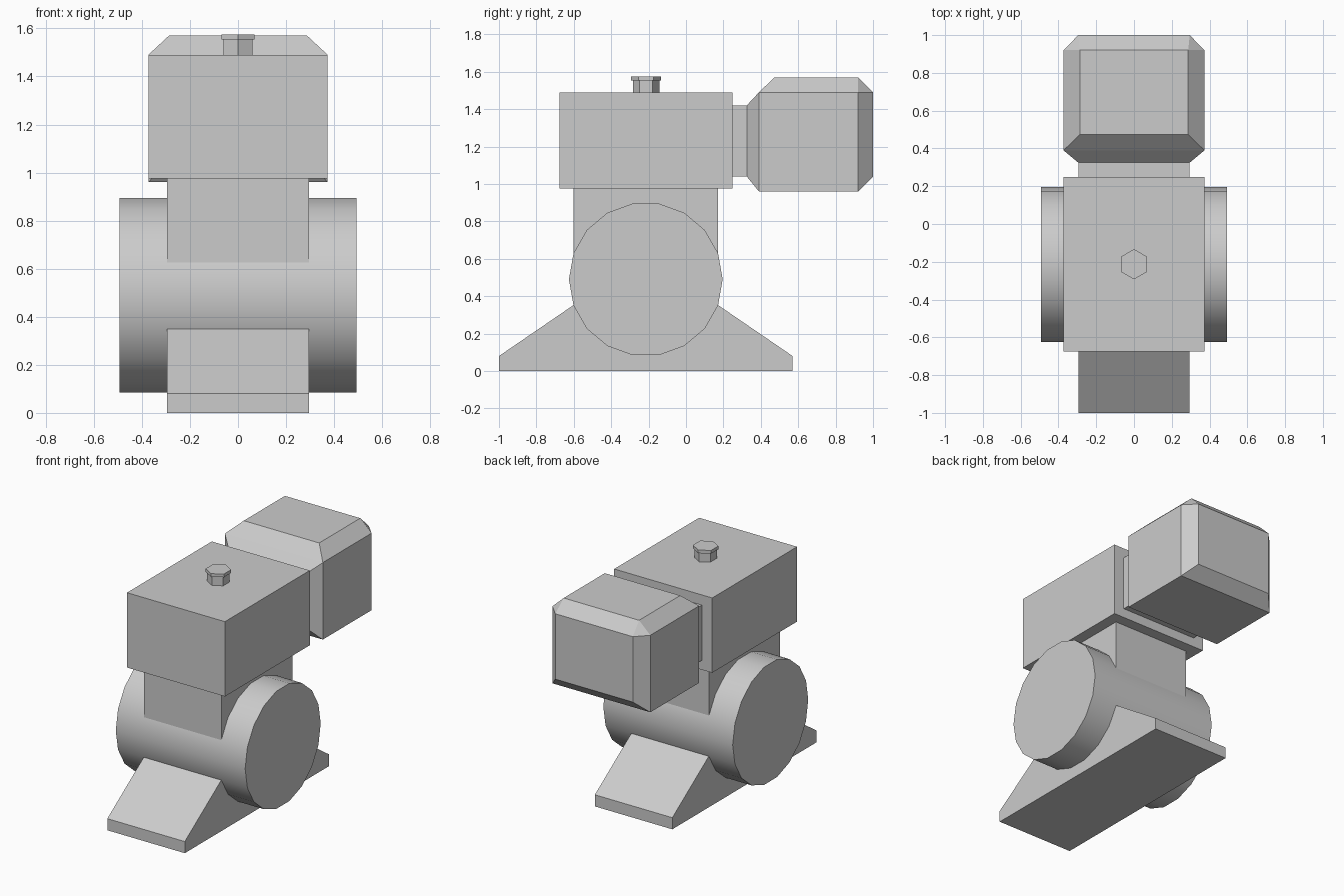
import bpy, bmesh, math

if "Cube" in bpy.data.objects:
    bpy.data.objects.remove(bpy.data.objects["Cube"])


def finish(bm, name):
    bmesh.ops.recalc_face_normals(bm, faces=bm.faces)
    mesh = bpy.data.meshes.new(name)
    bm.to_mesh(mesh)
    bm.free()
    obj = bpy.data.objects.new(name, mesh)
    bpy.context.collection.objects.link(obj)
    return obj


def extrude_x(name, half, profile):
    """Extrude a (y, z) outline from -half to +half along x."""
    bm = bmesh.new()
    face = bm.faces.new([bm.verts.new((-half, y, z)) for y, z in profile])
    ext = bmesh.ops.extrude_face_region(bm, geom=[face])["geom"]
    verts = [v for v in ext if isinstance(v, bmesh.types.BMVert)]
    bmesh.ops.translate(bm, verts=verts, vec=(2 * half, 0, 0))
    return finish(bm, name)


def box(name, half, y0, y1, z0, z1):
    return extrude_x(name, half, [(y0, z0), (y1, z0), (y1, z1), (y0, z1)])


def cylinder(name, sides, radius, depth, loc, rot=(0, 0, 0)):
    bpy.ops.mesh.primitive_cylinder_add(vertices=sides, radius=radius, depth=depth,
                                        location=loc, rotation=rot)
    obj = bpy.context.object
    obj.name = name
    return obj


# Foot with sloped ends
extrude_x("base_foot", 0.295, [(-1, 0), (0.57, 0), (0.57, 0.08), (0.175, 0.35),
                               (-0.605, 0.35), (-1, 0.08)])

# Round pump body lying along x
cylinder("pump_body", 18, 0.411, 0.985, (0, -0.215, 0.49), (0, math.pi / 2, 0))
bpy.ops.object.shade_smooth_by_angle(angle=math.radians(30))

# Neck, gear housing and motor flange
box("neck", 0.295, -0.602, 0.171, 0.62, 0.975)
box("gear_housing", 0.373, -0.675, 0.248, 0.975, 1.49)
box("motor_flange", 0.295, 0.248, 0.325, 1.04, 1.42)

# Motor: chamfered block as the hull of its mirrored corners (x, y, z)
corners = [(0.295, 0.325, 1.04), (0.295, 0.325, 1.42),
           (0.373, 0.39, 0.96), (0.373, 0.39, 1.49),
           (0.287, 0.473, 1.57), (0.287, 0.92, 1.57),
           (0.373, 0.92, 0.96), (0.373, 0.92, 1.49),
           (0.295, 1.0, 1.04), (0.295, 1.0, 1.49)]
bm = bmesh.new()
for x, y, z in corners:
    for side in (-1, 1):
        bm.verts.new((side * x, y, z))
bmesh.ops.convex_hull(bm, input=bm.verts)
bmesh.ops.dissolve_limit(bm, angle_limit=math.radians(1), verts=bm.verts, edges=bm.edges)
finish(bm, "motor")

# Hexagonal filler plug
cylinder("plug_stem", 6, 0.07, 0.07, (0, -0.213, 1.52))
cylinder("plug_head", 6, 0.08, 0.022, (0, -0.213, 1.564))
